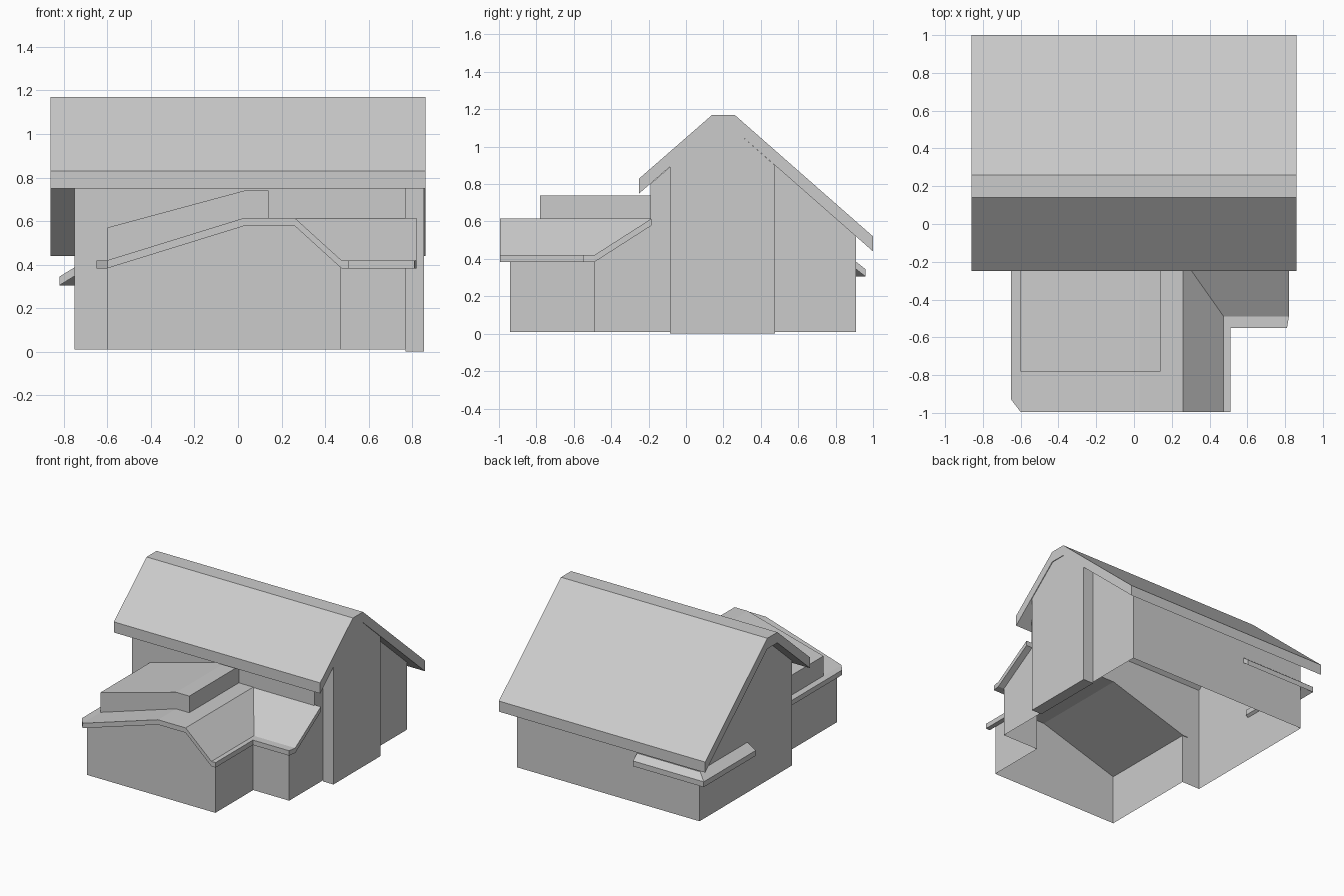
import bpy, bmesh
from mathutils import Vector

cube = bpy.data.objects.get("Cube")
if cube:
    bpy.data.objects.remove(cube, do_unlink=True)

grey = bpy.data.materials.new("plain grey")
grey.use_nodes = True
colour = (0.6, 0.6, 0.6, 1)
grey.diffuse_color = colour
grey.node_tree.nodes["Principled BSDF"].inputs["Base Color"].default_value = colour


def finish(name, bm):
    mesh = bpy.data.meshes.new(name)
    bm.to_mesh(mesh)
    bm.free()
    mesh.materials.append(grey)
    obj = bpy.data.objects.new(name, mesh)
    bpy.context.collection.objects.link(obj)
    return obj


def slab(name, faces, drop):
    """Solid made from upper faces, dropped straight down by a thickness."""
    bm = bmesh.new()
    for face in faces:
        bm.faces.new([bm.verts.new(p) for p in face])
    bmesh.ops.remove_doubles(bm, verts=bm.verts, dist=0.001)
    upper = list(bm.faces)
    rim = [e for e in bm.edges if e.is_boundary]
    lower = {v: bm.verts.new(v.co - Vector((0, 0, drop))) for v in list(bm.verts)}
    for face in upper:
        bm.faces.new([lower[v] for v in reversed(face.verts)])
    for edge in rim:
        a, b = edge.verts
        bm.faces.new((a, b, lower[b], lower[a]))
    bmesh.ops.recalc_face_normals(bm, faces=bm.faces)
    return finish(name, bm)


def strip(line, start, end, axis):
    """Quads from a height profile, swept along the x or y axis."""
    def point(p, s):
        return (s, p[0], p[1]) if axis == "x" else (p[0], s, p[1])
    return [[point(a, start), point(b, start), point(b, end), point(a, end)]
            for a, b in zip(line, line[1:])]


def walls(name, panels):
    """Flat panels: axis, position, outward sign, outline."""
    bm = bmesh.new()
    for axis, at, sign, outline in panels:
        i = "xyz".index(axis)
        points = []
        for p in outline:
            co = list(p)
            co.insert(i, at)
            points.append(bm.verts.new(co))
        face = bm.faces.new(points)
        face.normal_update()
        if face.normal[i] * sign < 0:
            face.normal_flip()
    bmesh.ops.remove_doubles(bm, verts=bm.verts, dist=0.001)
    return finish(name, bm)


def rect(a, b, low, high):
    return [(a, low), (b, low), (b, high), (a, high)]


base = 0.01
left, right = -0.75, 0.77
front, back = -0.19, 0.91
wing_left, wing_right, wing_front = -0.6, 0.47, -0.94
annex_front = -0.49
low, high = 0.39, 0.58          # wing wall heights under its roof

# Main house walls, left open to the wing
gable = [(front, base), (back, base), (back, 0.52), (0.26, 1.09), (0.14, 1.09), (front, 0.8)]
walls("main_walls", [
    ("x", left, -1, gable),
    ("x", right, 1, gable),
    ("y", back, 1, rect(left, right, base, 0.52)),
    ("y", front, -1, [(left, base), (wing_left, base), (wing_left, low), (0.03, high),
                      (right, high), (right, 0.8), (left, 0.8)]),
])

# Front wing and side annex walls
walls("wing_walls", [
    ("y", wing_front, -1, [(wing_left, base), (wing_right, base), (wing_right, low),
                           (0.26, high), (0.03, high), (wing_left, low)]),
    ("x", wing_left, -1, rect(wing_front, front, base, low)),
    ("x", wing_right, 1, rect(wing_front, annex_front, base, low)),
    ("y", annex_front, -1, rect(wing_right, right, base, low)),
    ("x", right, 1, [(annex_front, base), (front, base), (front, high), (annex_front, low)]),
])

# Shallow bay against the gable
bay_front, bay_back, bay_out = -0.085, 0.475, 0.855
walls("gable_bay", [
    ("x", bay_out, 1, [(bay_front, 0), (bay_back, 0), (bay_back, 0.9), (0.26, 1.09),
                       (0.14, 1.09), (bay_front, 0.895)]),
    ("y", bay_front, -1, rect(right, bay_out, 0, 0.895)),
    ("y", bay_back, 1, rect(right, bay_out, 0, 0.9)),
    ("z", 0, -1, rect(right, bay_out, bay_front, bay_back)),
])

# Main pitched roof with flat ridge
slab("main_roof", strip([(-0.25, 0.83), (0.14, 1.17), (0.26, 1.17), (1, 0.52)],
                        -0.86, 0.86, "x"), 0.08)

# Wing roof: sloped bands, then the valley and annex slope
eave, top = 0.42, 0.615
lip, inner = -0.995, -0.185
valley_low = (0.475, annex_front, eave)
valley_high = (0.26, inner, top)
eave_corner = (0.51, -0.55, eave)
annex_end = (0.82, annex_front, eave)
wing_roof = strip([(wing_left, eave), (0.03, top), (0.26, top)], lip, inner, "y")
wing_roof += [
    [(-0.65, -0.93, eave), (wing_left, lip, eave), (wing_left, inner, eave), (-0.65, inner, eave)],
    [(0.26, lip, top), (0.475, lip, eave), valley_low, valley_high],
    [(0.475, lip, eave), (0.51, lip, eave), eave_corner, valley_low],
    [valley_high, valley_low, annex_end, (0.82, inner, top)],
    [valley_low, eave_corner, (0.81, -0.55, eave), annex_end],
]
slab("wing_roof", wing_roof, 0.037)

# Raised block on the wing roof
slab("roof_block", strip([(wing_left, 0.57), (0.03, 0.74), (0.14, 0.74)],
                         -0.78, front, "y"), 0.155)

# Small awning wrapped round the rear corner
wall_corner, outer_corner = (-0.73, 0.89, 0.4), (-0.82, 0.96, 0.345)
slab("corner_awning", [
    [(-0.23, 0.89, 0.4), (-0.23, 0.96, 0.345), outer_corner, wall_corner],
    [wall_corner, outer_corner, (-0.82, 0.34, 0.345), (-0.73, 0.34, 0.4)],
], 0.04)
